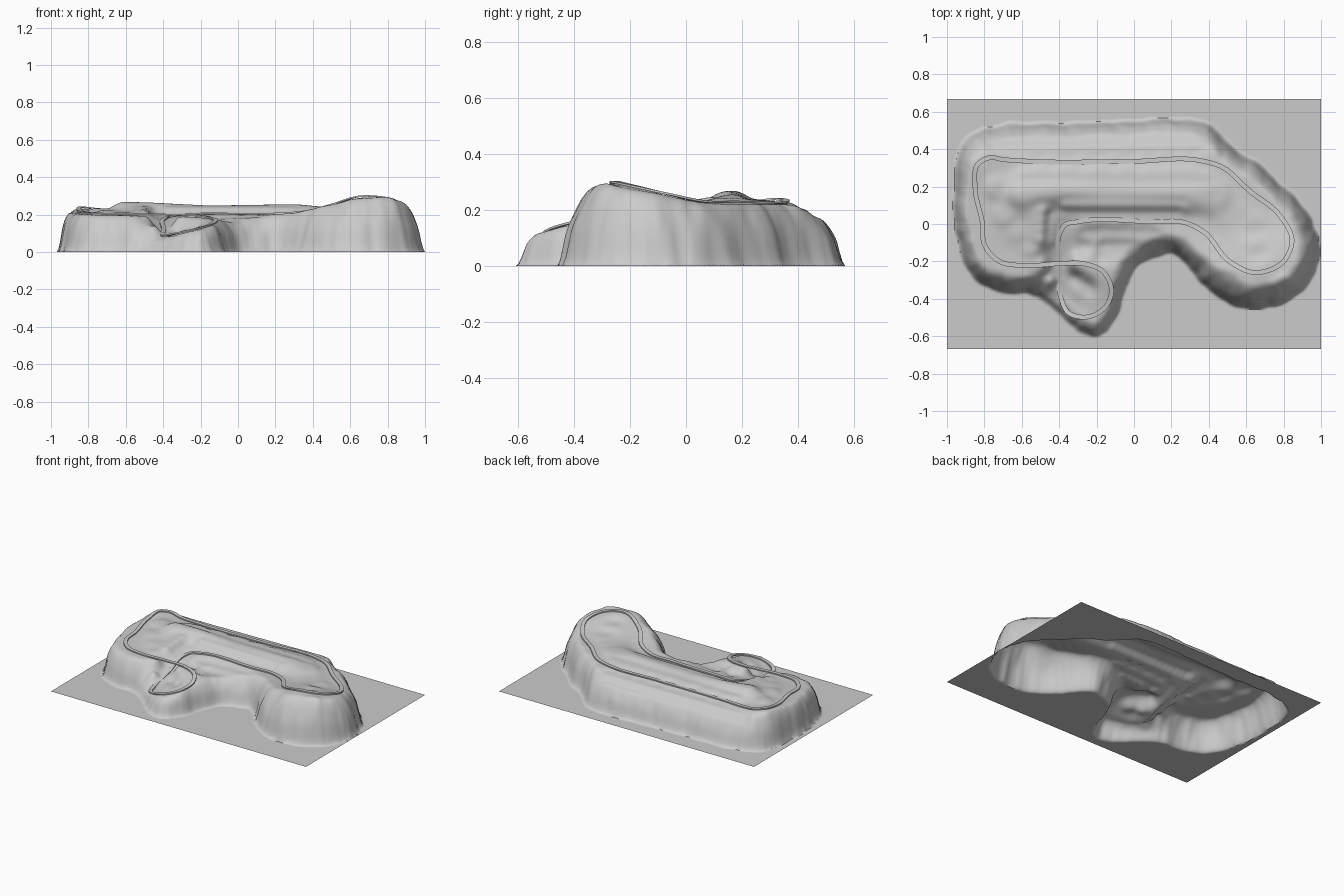
import bpy, bmesh, math
from mathutils import Vector, noise

if "Cube" in bpy.data.objects:
    bpy.data.objects.remove(bpy.data.objects["Cube"])

# closed centre line of the road (x, y, z)
ROAD = [(-.70, .345, .222), (-.55, .335, .22), (0, .335, .222), (.36, .338, .225), (.46, .31, .226),
        (.62, .175, .228), (.78, .045, .232), (.845, -.09, .262), (.80, -.20, .287), (.65, -.26, .297),
        (.51, -.20, .255), (.37, -.04, .218), (.27, .008, .208), (.1, .012, .204), (-.3, .012, .198),
        (-.37, -.005, .188), (-.397, -.05, .175), (-.397, -.21, .125), (-.395, -.38, .085),
        (-.35, -.475, .095), (-.26, -.498, .115), (-.15, -.44, .145), (-.12, -.36, .165), (-.17, -.25, .188),
        (-.27, -.212, .197), (-.40, -.212, .20), (-.60, -.222, .203), (-.72, -.20, .205),
        (-.80, -.11, .208), (-.81, 0, .212), (-.85, .20, .222), (-.835, .32, .238), (-.77, .355, .232)]

# foot of the hill (x, y, width of the slope)
FOOT = [(-.955, .30, .09), (-.92, .43, .09), (-.80, .51, .09), (-.4, .54, .09), (0, .552, .09), (.3, .565, .09),
        (.41, .53, .1), (.52, .42, .11), (.7, .3, .11), (.86, .15, .12), (.98, -.04, .13), (.995, -.2, .13),
        (.9, -.36, .14), (.75, -.44, .14), (.56, -.45, .15), (.4, -.36, .15), (.28, -.23, .13), (.2, -.16, .11),
        (.1, -.18, .12), (.0, -.25, .11), (-.06, -.38, .09), (-.08, -.48, .08), (-.19, -.6, .08), (-.3, -.575, .08),
        (-.42, -.47, .1), (-.52, -.385, .11), (-.7, -.37, .12), (-.86, -.29, .11), (-.94, -.12, .09), (-.965, .1, .08)]

# spot heights on the hill away from the road
SPOTS = [(-.62, -.03, .215), (-.7, .05, .225), (-.55, -.13, .207), (-.87, .41, .19), (.55, .05, .23),
         (-.9, -.1, .21), (.8, -.31, .298), (.65, -.35, .285), (.5, -.31, .245), (.92, -.1, .265), (.65, 0, .235),
         (.66, -.14, .262), (-.27, -.12, .15), (-.18, -.18, .155),
         (-.26, -.35, .118), (-.33, -.3, .1), (-.44, -.3, .15), (-.75, .2, .235)]

# ridge, cutting and shelf lines: (start, end) heights spread evenly between
LINES = [((-.62, .16, .27), (-.45, .18, .266)), ((-.45, .18, .266), (-.15, .17, .25)),
         ((-.15, .17, .25), (.3, .165, .258)), ((.3, .165, .258), (.47, .16, .24)),
         ((-.4, .05, .199), (.25, .05, .203)), ((-.38, .11, .245), (.28, .11, .243)),
         ((-.44, .06, .2), (-.445, -.1, .185)), ((-.49, .1, .25), (-.5, -.1, .225)),
         ((-.28, -.06, .17), (.12, -.06, .185)), ((-.18, -.12, .15), (.02, -.12, .165)),
         ((-.75, .4, .203), (.36, .41, .207)), ((-.78, .455, .16), (.36, .475, .172)),
         ((-.78, .5, .13), (.36, .53, .145)),
         ((-.6, .26, .238), (.4, .25, .236)), ((-.397, -.05, .168), (-.397, -.38, .082))]


def catmull(points, steps):
    out, n = [], len(points)
    for i in range(n):
        a, b, c, d = (Vector(points[(i + k) % n]) for k in (-1, 0, 1, 2))
        # tangents scaled by neighbouring lengths keep long straights straight
        l0, l1, l2 = (max((q - p).length, 1e-5) for p, q in ((a, b), (b, c), (c, d)))
        m1 = ((b - a) / l0 * l1 + (c - b) / l1 * l0) / (l0 + l1) * l1
        m2 = ((c - b) / l1 * l2 + (d - c) / l2 * l1) / (l1 + l2) * l1
        for s in range(steps):
            t = s / steps
            h = t * t * (3 - 2 * t)
            out.append(b * (1 - h) + c * h + m1 * (t * (1 - t) ** 2) + m2 * (t * t * (t - 1)))
    return out


def make_object(name, bm):
    mesh = bpy.data.meshes.new(name)
    bm.to_mesh(mesh)
    bm.free()
    ob = bpy.data.objects.new(name, mesh)
    bpy.context.collection.objects.link(ob)
    bpy.ops.object.select_all(action='DESELECT')
    ob.select_set(True)
    bpy.context.view_layer.objects.active = ob
    bpy.ops.object.shade_smooth_by_angle(angle=math.radians(50))
    return ob


road = catmull(ROAD, 10)
foot = catmull(FOOT, 3)

# road benches and spot heights steer the ground; the bridge span is left out
controls = list(SPOTS)
controls += [(x, y, z - .006) for x, y, z in road[::3]
             if not (-.47 < x < -.32 and -.25 < y < -.17 and z > .17)]
for a, b in LINES:
    a, b = Vector(a), Vector(b)
    n = max(2, round((b - a).length / .045))
    controls += [tuple(a.lerp(b, (i + .5) / n)) for i in range(n)]


def inside_depth(x, y):
    best, width, inside = 9, .1, False
    for i in range(len(foot)):
        ax, ay, aw = foot[i - 1]
        bx, by, bw = foot[i]
        dx, dy = bx - ax, by - ay
        t = min(1, max(0, ((x - ax) * dx + (y - ay) * dy) / (dx * dx + dy * dy)))
        d = math.hypot(ax + t * dx - x, ay + t * dy - y)
        if d < best:
            best, width = d, aw + (bw - aw) * t
        if (ay > y) != (by > y) and x < ax + (y - ay) / dy * dx:
            inside = not inside
    return (best if inside else -best), width


def ground_level(x, y):
    total = weight = 0
    for cx, cy, cz in controls:
        w = 1 / ((cx - x) ** 2 + (cy - y) ** 2 + .0006) ** 2
        total += w * cz
        weight += w
    return total / weight


def cliff(x, y, z):
    depth, width = inside_depth(x, y)
    rough = noise.noise(Vector((x * 7, y * 7, 0))) + .5 * noise.noise(Vector((x * 16, y * 16, 3)))
    depth += .012 * rough
    if depth <= 0:
        return 0
    t = min(1, depth / width)
    foot_flare = min(1, depth / .035)
    slope = (1 - (1 - t) ** 2.2) * (.3 + .7 * foot_flare * foot_flare * (3 - 2 * foot_flare))
    bumps = noise.noise(Vector((x * 13, y * 13, 7)))
    return max(0, z * slope + .03 * bumps * t * (1 - t))


# hill and surrounding ground as one open sheet
NX, NY = 200, 134
xs = [-1 + 2 * i / NX for i in range(NX + 1)]
ys = [-.667 + 1.334 * j / NY for j in range(NY + 1)]
level = [[ground_level(x, y) for x in xs] for y in ys]
for _ in range(3):
    level = [[(level[j][i] * 2 + level[max(j - 1, 0)][i] + level[min(j + 1, NY)][i]
               + level[j][max(i - 1, 0)] + level[j][min(i + 1, NX)]) / 6
              for i in range(NX + 1)] for j in range(NY + 1)]
bm = bmesh.new()
grid = [[bm.verts.new((x, y, cliff(x, y, level[j][i]))) for i, x in enumerate(xs)]
        for j, y in enumerate(ys)]
for j in range(NY):
    for i in range(NX):
        bm.faces.new((grid[j][i], grid[j][i + 1], grid[j + 1][i + 1], grid[j + 1][i]))
make_object("hill_terrain", bm)

# road ribbon with a thin rectangular section
bm = bmesh.new()
rings = []
for i, p in enumerate(road):
    along = road[(i + 1) % len(road)] - road[i - 1]
    side = Vector((-along.y, along.x, 0)).normalized() * .0125
    rings.append([bm.verts.new(p + s * side + Vector((0, 0, h)))
                  for s, h in ((1, .005), (-1, .005), (-1, -.003), (1, -.003))])
for i in range(len(rings)):
    a, b = rings[i - 1], rings[i]
    for k in range(4):
        bm.faces.new((a[k], a[(k + 1) % 4], b[(k + 1) % 4], b[k]))
bmesh.ops.recalc_face_normals(bm, faces=bm.faces)
make_object("road_track", bm)
